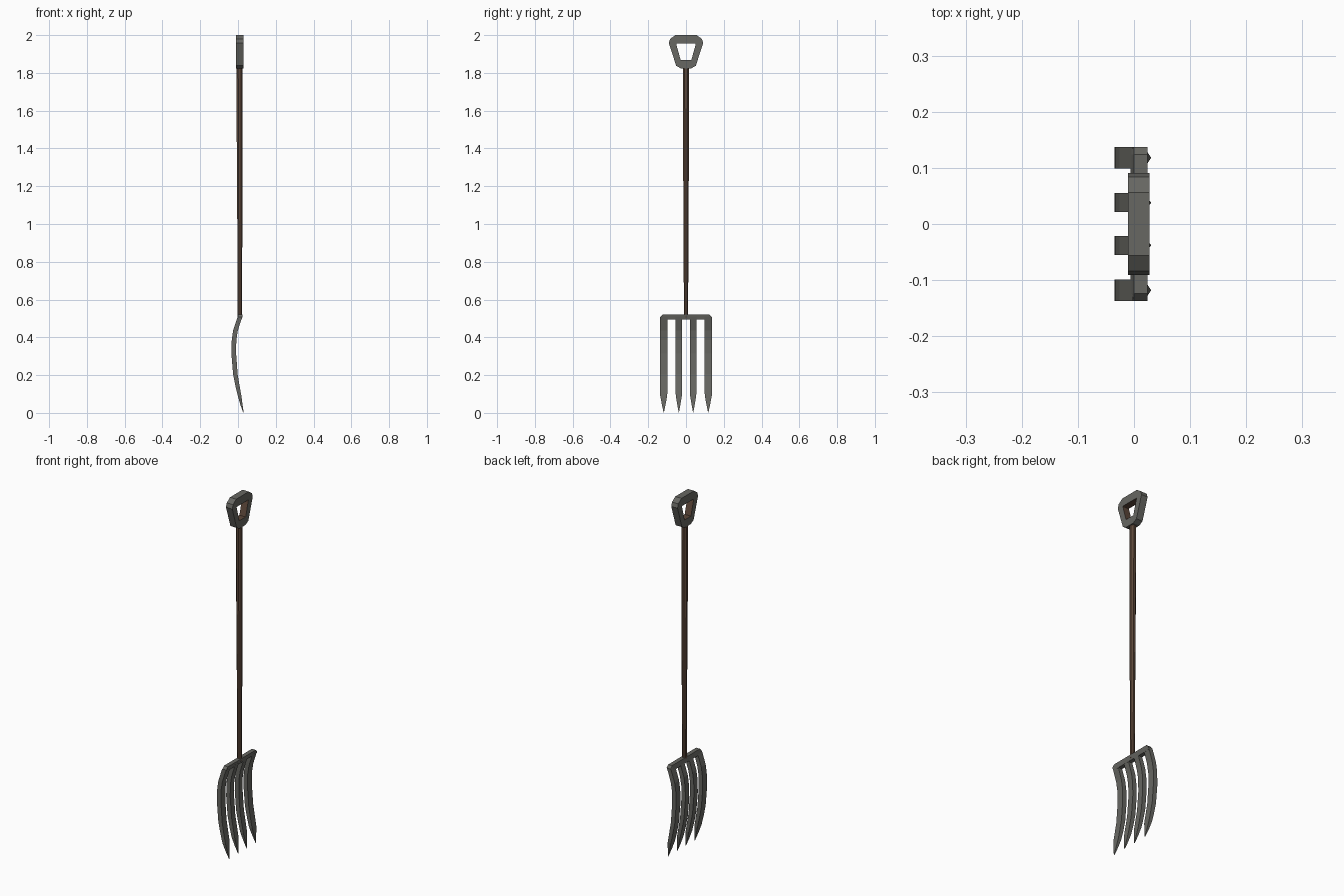
import bpy, bmesh, math

if "Cube" in bpy.data.objects:
    bpy.data.objects.remove(bpy.data.objects["Cube"])


def material(name, rgb):
    m = bpy.data.materials.new(name)
    m.diffuse_color = (*rgb, 1)
    m.use_nodes = True
    m.node_tree.nodes["Principled BSDF"].inputs["Base Color"].default_value = m.diffuse_color
    return m


IRON = material("dark iron", (0.135, 0.135, 0.122))
WOOD = material("brown wood", (0.105, 0.062, 0.040))


def finish(name, bm, mats):
    bmesh.ops.recalc_face_normals(bm, faces=bm.faces)
    me = bpy.data.meshes.new(name)
    bm.to_mesh(me)
    bm.free()
    for m in mats:
        me.materials.append(m)
    ob = bpy.data.objects.new(name, me)
    bpy.context.collection.objects.link(ob)
    return ob


def loft(name, rings, mat):
    """Skin a closed tube through rings of equal vertex count."""
    bm = bmesh.new()
    vs = [[bm.verts.new(p) for p in r] for r in rings]
    n = len(vs[0])
    for a, b in zip(vs, vs[1:]):
        for i in range(n):
            j = (i + 1) % n
            bm.faces.new((a[i], a[j], b[j], b[i]))
    bm.faces.new(vs[0])
    bm.faces.new(vs[-1])
    return finish(name, bm, [mat])


# shaft: eight-sided pole, slimmer towards the fork
def octagon(cx, r, z):
    return [(cx + r * math.cos(math.pi * (i + .5) / 4),
             r * math.sin(math.pi * (i + .5) / 4), z) for i in range(8)]


loft("shaft", [octagon(0.010, 0.0125, 0.505), octagon(0.010, 0.0130, 0.74),
               octagon(0.009, 0.0165, 1.36), octagon(0.008, 0.0180, 1.835)], WOOD)

# grip: D-shaped frame with chamfered corners, wooden inside faces
X0, X1 = -0.011, 0.028
half_outer = [(0.028, 1.824), (0.052, 1.838), (0.091, 1.958), (0.084, 1.980), (0.056, 2.0)]
half_inner = [(0.028, 1.868), (0.0285, 1.869), (0.052, 1.953), (0.0515, 1.954), (0.050, 1.955)]


def closed(half):
    return half + [(-y, z) for y, z in reversed(half)]


bm = bmesh.new()
loops = []
for prof in (half_outer, half_inner):
    for x in (X0, X1):
        loops.append([bm.verts.new((x, y, z)) for y, z in closed(prof)])
of, ob_, inf, inb = loops
n = len(of)
for i in range(n):
    j = (i + 1) % n
    bm.faces.new((of[i], of[j], ob_[j], ob_[i]))
    bm.faces.new((of[i], of[j], inf[j], inf[i]))
    bm.faces.new((ob_[i], ob_[j], inb[j], inb[i]))
    bm.faces.new((inf[i], inf[j], inb[j], inb[i])).material_index = 1
finish("grip", bm, [IRON, WOOD])

# tines: curved flat bars ending in points; stations are z, back x, front x, width factor
stations = [(0.505, -0.003, 0.021, 1), (0.435, -0.026, -0.001, 1),
            (0.385, -0.033, -0.009, 1), (0.315, -0.035, -0.010, 1),
            (0.205, -0.026, -0.002, 1), (0.140, -0.013, 0.009, 1),
            (0.090, -0.001, 0.018, 0.95), (0.045, 0.012, 0.024, 0.5),
            (0.002, 0.027, 0.030, 0.05)]
for k, (yc, hw) in enumerate([(-0.118, 0.0195), (-0.038, 0.0170),
                              (0.038, 0.0170), (0.118, 0.0195)]):
    loft(f"tine_{k + 1}",
         [[(a, yc - hw * w, z), (b, yc - hw * w, z), (b, yc + hw * w, z), (a, yc + hw * w, z)]
          for z, a, b, w in stations], IRON)

# crossbar: leaning bar with chamfered ends
ends = [(-1, 0.1375, 0.507), (-1, 0.124, 0.521), (1, 0.124, 0.521), (1, 0.1375, 0.507)]
rings = []
for s, y, top in ends:
    rings.append([(-0.006, s * y, 0.494), (0.018, s * y, 0.494),
                  (0.024, s * y, top), (0.000, s * y, top)])
loft("crossbar", rings, IRON)
